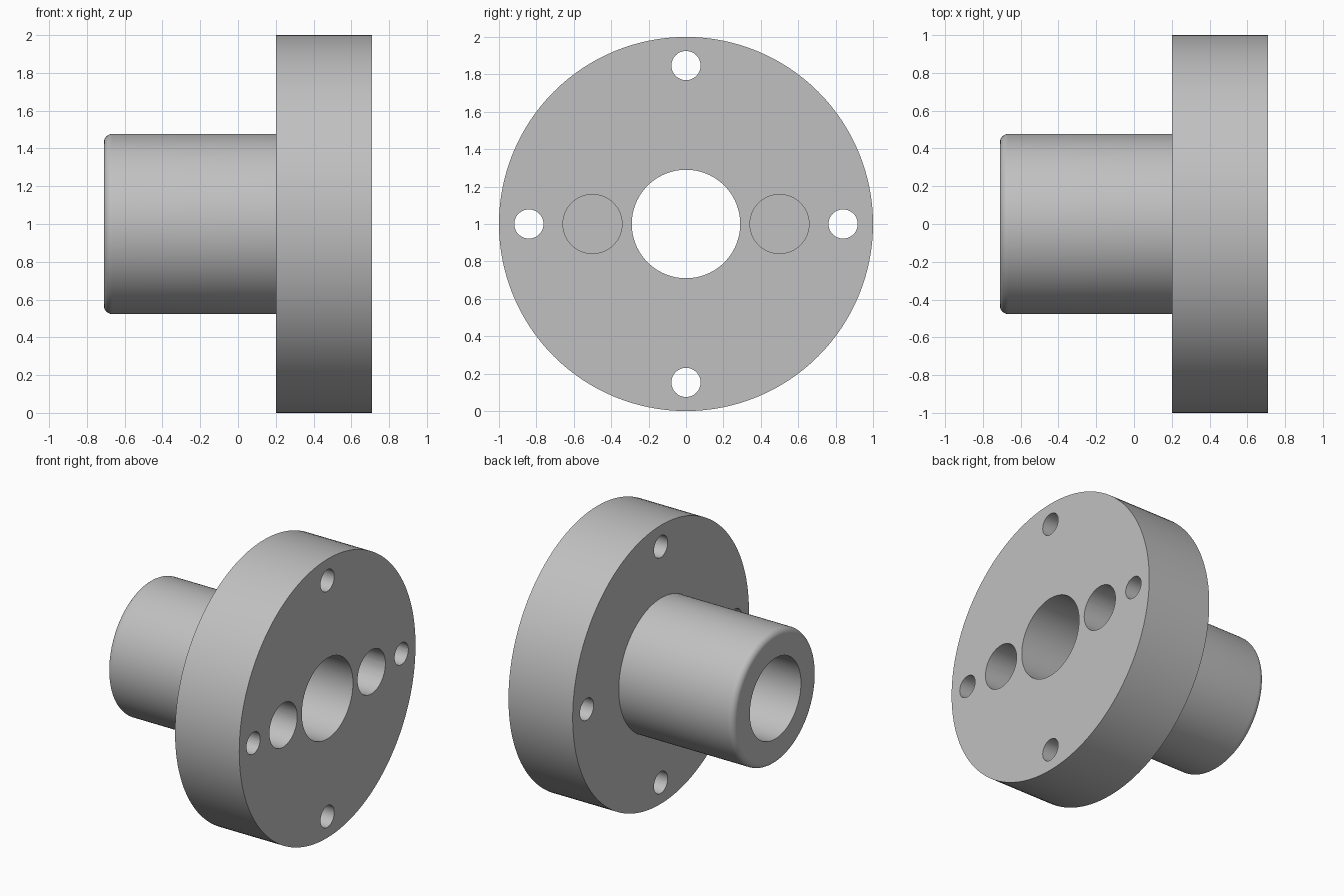
import bpy
import bmesh
from math import pi, radians, sin, cos
from mathutils import Matrix, Vector

cube = bpy.data.objects.get("Cube")
if cube:
    bpy.data.objects.remove(cube, do_unlink=True)

AXIS_Z = 1.0
BACK, STEP, FACE = -0.71, 0.20, 0.71      # hub end, flange back, flange face
BORE, HUB, FLANGE = 0.29, 0.477, 1.0      # radii
FILLET = 0.045
BOLT_R, POCKET_R, POCKET_DEPTH = 0.078, 0.158, 0.38

steel = bpy.data.materials.new("grey_steel")
steel.use_nodes = True
grey = (0.53, 0.53, 0.53, 1)
steel.diffuse_color = grey
steel.node_tree.nodes["Principled BSDF"].inputs["Base Color"].default_value = grey


def make_object(name, bm):
    bmesh.ops.recalc_face_normals(bm, faces=bm.faces)
    mesh = bpy.data.meshes.new(name)
    bm.to_mesh(mesh)
    bm.free()
    obj = bpy.data.objects.new(name, mesh)
    bpy.context.collection.objects.link(obj)
    mesh.materials.append(steel)
    return obj


# Flanged bushing: closed profile (x, radius) turned about the x axis
fillet = [(BACK + FILLET * (1 - sin(a)), HUB - FILLET * (1 - cos(a)))
          for a in (pi / 2 * (1 - i / 8) for i in range(9))]
profile = [(FACE, BORE), (FACE, FLANGE), (STEP, FLANGE), (STEP, HUB)]
profile += [(BACK + FILLET, HUB)]
profile += [(BACK + FILLET * (1 - sin(i * pi / 16)),
             HUB - FILLET * (1 - cos(i * pi / 16))) for i in range(1, 9)]
profile += [(BACK, BORE)]

bm = bmesh.new()
verts = [bm.verts.new((x, 0, AXIS_Z + r)) for x, r in profile]
edges = [bm.edges.new((v, verts[(i + 1) % len(verts)])) for i, v in enumerate(verts)]
bmesh.ops.spin(bm, geom=verts + edges, cent=(0, 0, AXIS_Z), axis=(1, 0, 0),
               angle=2 * pi, steps=128, use_merge=True)
bmesh.ops.remove_doubles(bm, verts=bm.verts, dist=0.0001)
bushing = make_object("flanged_bushing", bm)

# Hole cutters: four through bolt holes and two blind pockets
bm = bmesh.new()


def add_drill(y, z, radius, x0, x1):
    place = Matrix.Translation(Vector(((x0 + x1) / 2, y, AXIS_Z + z)))
    bmesh.ops.create_cone(bm, cap_ends=True, segments=48, radius1=radius,
                          radius2=radius, depth=x1 - x0,
                          matrix=place @ Matrix.Rotation(pi / 2, 4, "Y"))


for side in (-1, 1):
    add_drill(side * 0.84, 0, BOLT_R, STEP - 0.1, FACE + 0.1)
    add_drill(0, side * 0.847, BOLT_R, STEP - 0.1, FACE + 0.1)
    add_drill(side * 0.5, 0, POCKET_R, FACE - POCKET_DEPTH, FACE + 0.1)
drills = make_object("hole_cutters", bm)
drills.hide_render = True

# Cut the holes, then shade the curved walls smooth
cut = bushing.modifiers.new("holes", "BOOLEAN")
cut.operation = "DIFFERENCE"
cut.solver = "EXACT"
cut.object = drills
bpy.ops.object.select_all(action="DESELECT")
bushing.select_set(True)
bpy.context.view_layer.objects.active = bushing
bpy.ops.object.modifier_apply(modifier=cut.name)
bpy.data.objects.remove(drills, do_unlink=True)
bpy.ops.object.shade_smooth_by_angle(angle=radians(30))
